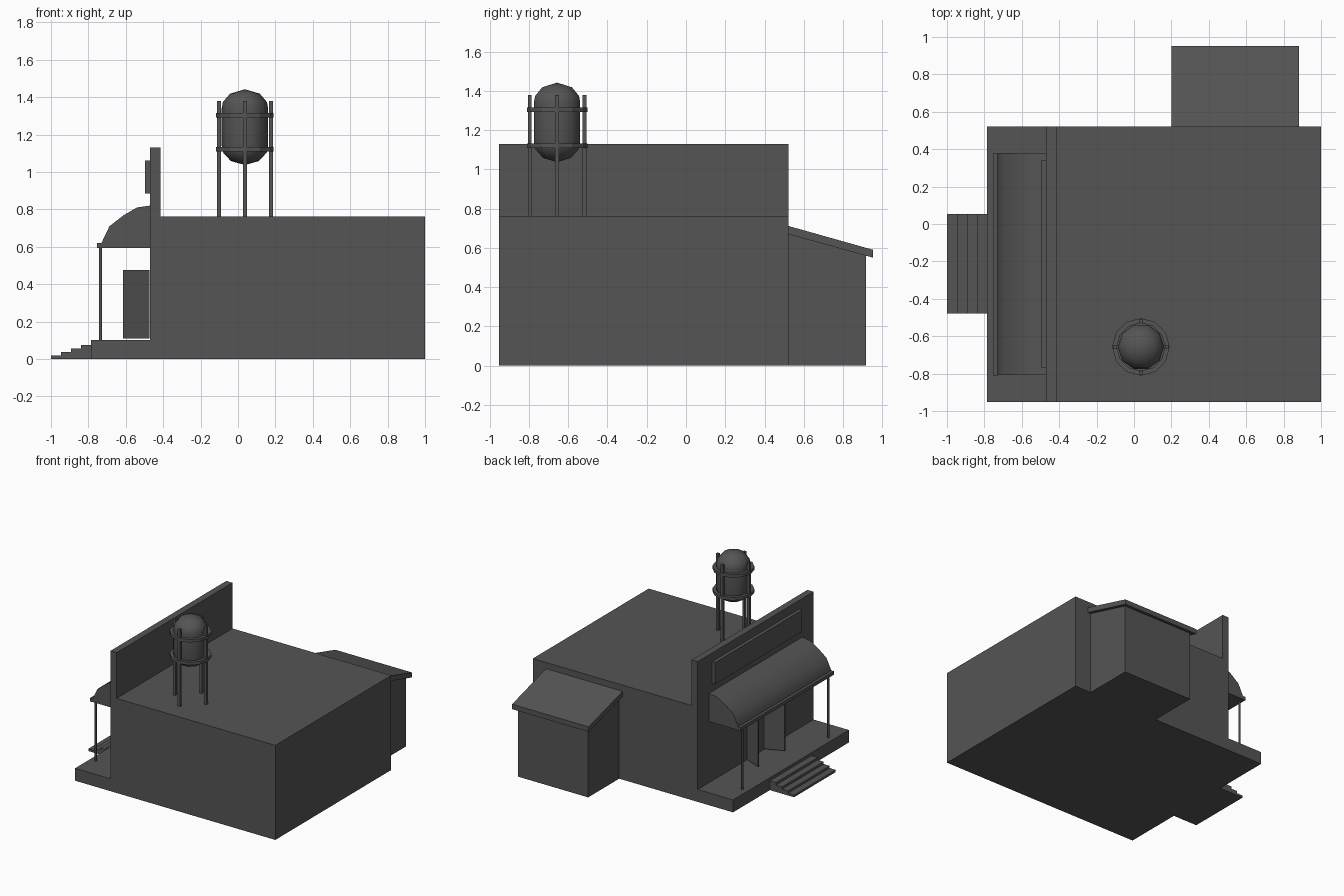
import bpy, bmesh
from math import sin, cos, pi, radians
from mathutils import Vector

if "Cube" in bpy.data.objects:
    bpy.data.objects.remove(bpy.data.objects["Cube"])

# One dark grey paint for the whole model
PAINT = bpy.data.materials.new("dark_grey")
PAINT.diffuse_color = (0.09, 0.09, 0.09, 1)
PAINT.use_nodes = True
PAINT.node_tree.nodes["Principled BSDF"].inputs["Base Color"].default_value = PAINT.diffuse_color


def finish(name, bm, smooth=None):
    bmesh.ops.recalc_face_normals(bm, faces=bm.faces[:])
    mesh = bpy.data.meshes.new(name)
    bm.to_mesh(mesh)
    bm.free()
    mesh.materials.append(PAINT)
    ob = bpy.data.objects.new(name, mesh)
    bpy.context.collection.objects.link(ob)
    if smooth:
        bpy.ops.object.select_all(action='DESELECT')
        ob.select_set(True)
        bpy.context.view_layer.objects.active = ob
        bpy.ops.object.shade_smooth_by_angle(angle=radians(smooth))
    return ob


def prism(name, points, extrude, smooth=None):
    """Closed solid: a planar outline of 3D points extruded along a vector."""
    bm = bmesh.new()
    a = [bm.verts.new(p) for p in points]
    b = [bm.verts.new(Vector(p) + Vector(extrude)) for p in points]
    bm.faces.new(a)
    bm.faces.new(b[::-1])
    for i in range(len(a)):
        j = (i + 1) % len(a)
        bm.faces.new((a[i], a[j], b[j], b[i]))
    return finish(name, bm, smooth)


def box(name, x0, x1, y0, y1, z0, z1):
    return prism(name, [(x0, y0, z0), (x1, y0, z0), (x1, y1, z0), (x0, y1, z0)],
                 (0, 0, z1 - z0))


def lathe(name, profile, cx, cy, sides, closed=False, smooth=None):
    """Spin (radius, z) points around a vertical axis."""
    bm = bmesh.new()
    rings = []
    for r, z in profile:
        if r == 0:
            rings.append([bm.verts.new((cx, cy, z))] * sides)
        else:
            rings.append([bm.verts.new((cx + r * cos(2 * pi * i / sides),
                                        cy + r * sin(2 * pi * i / sides), z))
                          for i in range(sides)])
    for a, b in zip(rings, rings[1:] + rings[:1] if closed else rings[1:]):
        for i in range(sides):
            j = (i + 1) % sides
            bm.faces.new(list(dict.fromkeys([a[i], a[j], b[j], b[i]])))
    return finish(name, bm, smooth)


Y0, Y1 = -0.953, 0.522

# Main hall, porch deck and tall front wall share one side profile
prism("main_building",
      [(x, Y0, z) for x, z in [(-0.785, 0), (1, 0), (1, 0.762), (-0.415, 0.762),
                               (-0.415, 1.13), (-0.47, 1.13), (-0.47, 0.10), (-0.785, 0.10)]],
      (0, Y1 - Y0, 0))

# Blank sign board on the front wall
box("sign_board", -0.497, -0.47, -0.768, 0.34, 0.885, 1.06)

# Entrance steps
for i, top in enumerate((0.018, 0.036, 0.055, 0.075)):
    x = -1 + i * 0.0538
    box(f"step_{i + 1}", x, x + 0.0538, -0.478, 0.053, 0, top)

# Curved awning with front beam and posts
prism("awning",
      [(x, -0.808, z) for x, z in [(-0.47, 0.593), (-0.73, 0.593), (-0.73, 0.62),
                                   (-0.687, 0.71), (-0.612, 0.768),
                                   (-0.54, 0.81), (-0.47, 0.82)]],
      (0, 1.187, 0), smooth=35)
box("awning_beam", -0.753, -0.727, -0.81, 0.38, 0.593, 0.62)
for side, y in (("right", -0.762), ("left", 0.333)):
    lathe(f"awning_post_{side}", [(0, 0.1), (0.008, 0.1), (0.008, 0.6), (0, 0.6)],
          -0.735, y, 8, smooth=50)

# Pair of open door leaves, mirrored about the step centre
for side, s in (("right", -1), ("left", 1)):
    hy, ty, t = -0.212 + s * 0.115, -0.212 + s * 0.175, s * 0.012
    prism(f"door_{side}", [(-0.474, hy, 0.108), (-0.615, ty, 0.108),
                           (-0.615, ty - t, 0.108), (-0.474, hy - t, 0.108)],
          (0, 0, 0.367))

# Lean-to annex with an overhanging sloped roof
prism("annex_walls", [(0.23, 0.52, 0), (0.23, 0.917, 0), (0.23, 0.917, 0.565),
                      (0.23, 0.52, 0.675)], (0.625, 0, 0))
prism("annex_roof", [(0.2, 0.52, 0.67), (0.2, 0.953, 0.55), (0.2, 0.953, 0.59),
                     (0.2, 0.52, 0.712)], (0.683, 0, 0))

# Rooftop water tank
TX, TY = 0.037, -0.657
lathe("water_tank", [(0, 1.037), (0.075, 1.058), (0.118, 1.105), (0.124, 1.14),
                     (0.124, 1.34), (0.118, 1.373), (0.08, 1.418), (0, 1.442)],
      TX, TY, 10, smooth=40)

# Tank hoops
for i, z in enumerate((1.12, 1.303)):
    lathe(f"tank_hoop_{i + 1}", [(0.128, z - 0.012), (0.154, z - 0.012),
                                 (0.154, z + 0.012), (0.128, z + 0.012)],
          TX, TY, 12, closed=True)

# Tank legs
for i in range(4):
    lx, ly = TX + 0.139 * cos(i * pi / 2), TY + 0.139 * sin(i * pi / 2)
    box(f"tank_leg_{i + 1}", lx - 0.01, lx + 0.01, ly - 0.01, ly + 0.01, 0.755, 1.38)
